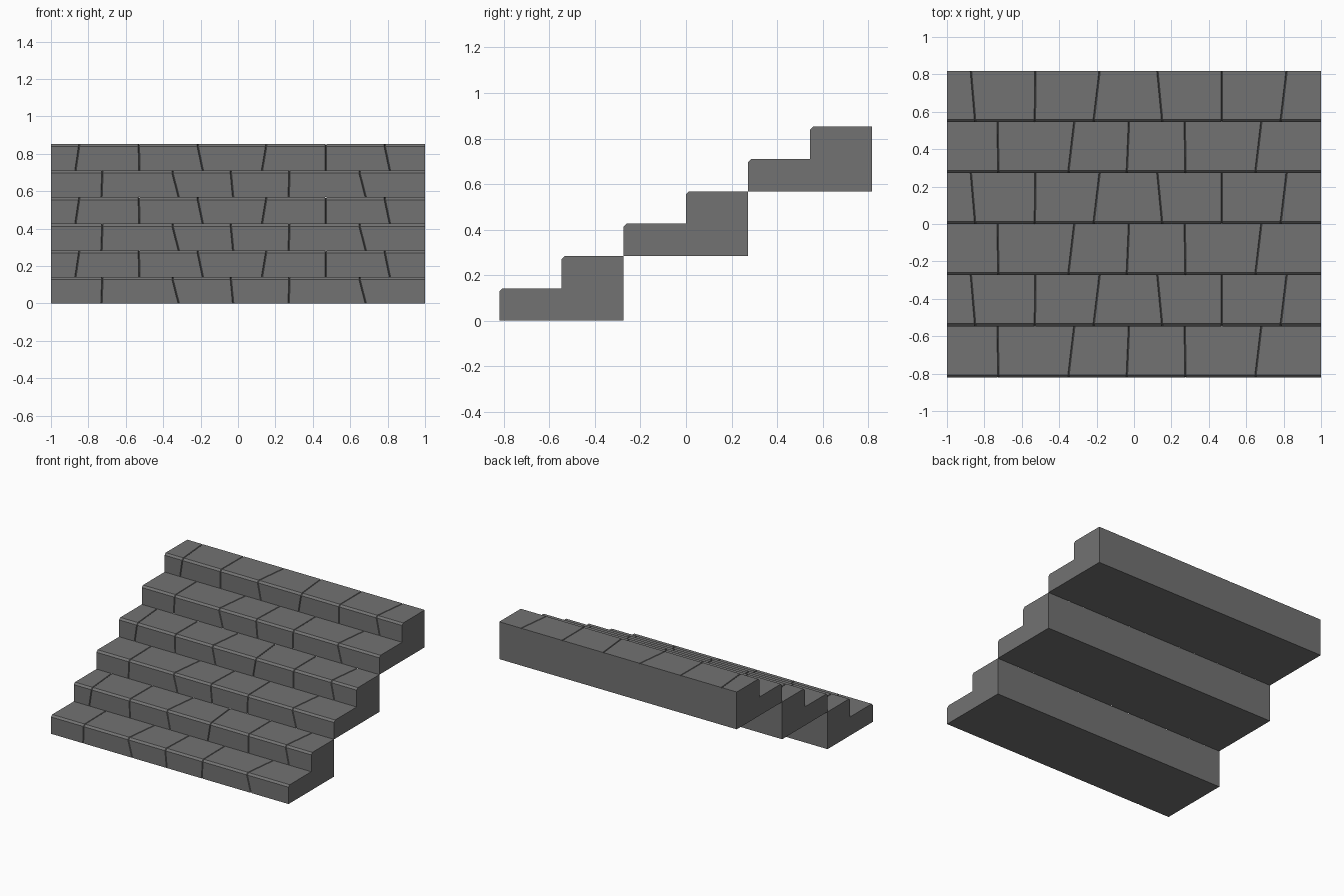
import bpy
import bmesh
from mathutils import Vector

cube = bpy.data.objects.get("Cube")
if cube:
    bpy.data.objects.remove(cube, do_unlink=True)

stone = bpy.data.materials.new("grey_stone")
stone.use_nodes = True
grey = (0.17, 0.17, 0.17, 1)
stone.diffuse_color = grey
bsdf = stone.node_tree.nodes["Principled BSDF"]
bsdf.inputs["Base Color"].default_value = grey
bsdf.inputs["Roughness"].default_value = 0.9

RISE, RUN, FRONT = 0.142, 0.273, -0.82   # step size and first riser
CHAMFER, LAP = 0.014, 0.02               # front edge bevel, hidden overlap
GROOVE, DEPTH = 0.004, 0.007             # half width and depth of the joints

# Joints between stones: x at the step edge, x at the riser foot and tread back
LOWER_JOINTS = [(-0.725, -0.73), (-0.35, -0.317), (-0.038, -0.026),
                (0.275, 0.271), (0.65, 0.683)]
UPPER_JOINTS = [(-0.85, -0.872), (-0.53, -0.527), (-0.215, -0.184),
                (0.15, 0.125), (0.47, 0.47), (0.785, 0.816)]


def step_surface(bm, y, z, joints, foot, back):
    """Riser, chamfer and tread with V joints; returns the rows of vertices."""
    # y, z, inward direction, whether the row lies on the step edge
    profile = [(y, foot, Vector((0, 1, 0)), False),
               (y, z - CHAMFER, Vector((0, 1, -0.5)), True),
               (y + CHAMFER, z, Vector((0, 0.5, -1)), True),
               (back, z, Vector((0, 0, -1)), False)]
    rows = []
    for py, pz, inward, at_edge in profile:
        row = [bm.verts.new((-1, py, pz))]
        for edge_x, end_x in joints:
            x = edge_x if at_edge else end_x
            for side in (-1, 0, 1):
                p = Vector((x + side * GROOVE, py, pz))
                if side == 0:
                    p += inward * DEPTH
                row.append(bm.verts.new(p))
        row.append(bm.verts.new((1, py, pz)))
        rows.append(row)
    for low, high in zip(rows, rows[1:]):
        for i in range(len(low) - 1):
            bm.faces.new((low[i], low[i + 1], high[i + 1], high[i]))
    return rows


def stair_block(name, y0, z0):
    """One solid block carrying two steps."""
    bm = bmesh.new()
    y1, y2 = y0 + RUN, y0 + 2 * RUN
    z1, z2 = z0 + RISE, z0 + 2 * RISE
    lower = step_surface(bm, y0, z1, LOWER_JOINTS, z0, y1 + LAP)
    upper = step_surface(bm, y1, z2, UPPER_JOINTS, z1 - LAP, y2)

    # Underside and back follow the ends of the joints
    base = [bm.verts.new((x, y2, z0)) for x in (-1, 1)]
    bm.faces.new((lower[0] + base[::-1])[::-1])
    bm.faces.new([base[0]] + upper[-1] + [base[1]])

    # Stepped side walls
    outline = [(y0, z0), (y0, z1 - CHAMFER), (y0 + CHAMFER, z1), (y1, z1),
               (y1, z2 - CHAMFER), (y1 + CHAMFER, z2), (y2, z2), (y2, z0)]
    for x, order in ((-1, 1), (1, -1)):
        bm.faces.new([bm.verts.new((x, y, z)) for y, z in outline[::order]])

    bmesh.ops.remove_doubles(bm, verts=bm.verts, dist=0.0001)
    mesh = bpy.data.meshes.new(name)
    bm.to_mesh(mesh)
    bm.free()
    mesh.materials.append(stone)
    bpy.context.collection.objects.link(bpy.data.objects.new(name, mesh))


# Three blocks stacked into a straight flight
for i, name in enumerate(("bottom_steps", "middle_steps", "top_steps")):
    stair_block(name, FRONT + i * 2 * RUN, i * 2 * RISE)
